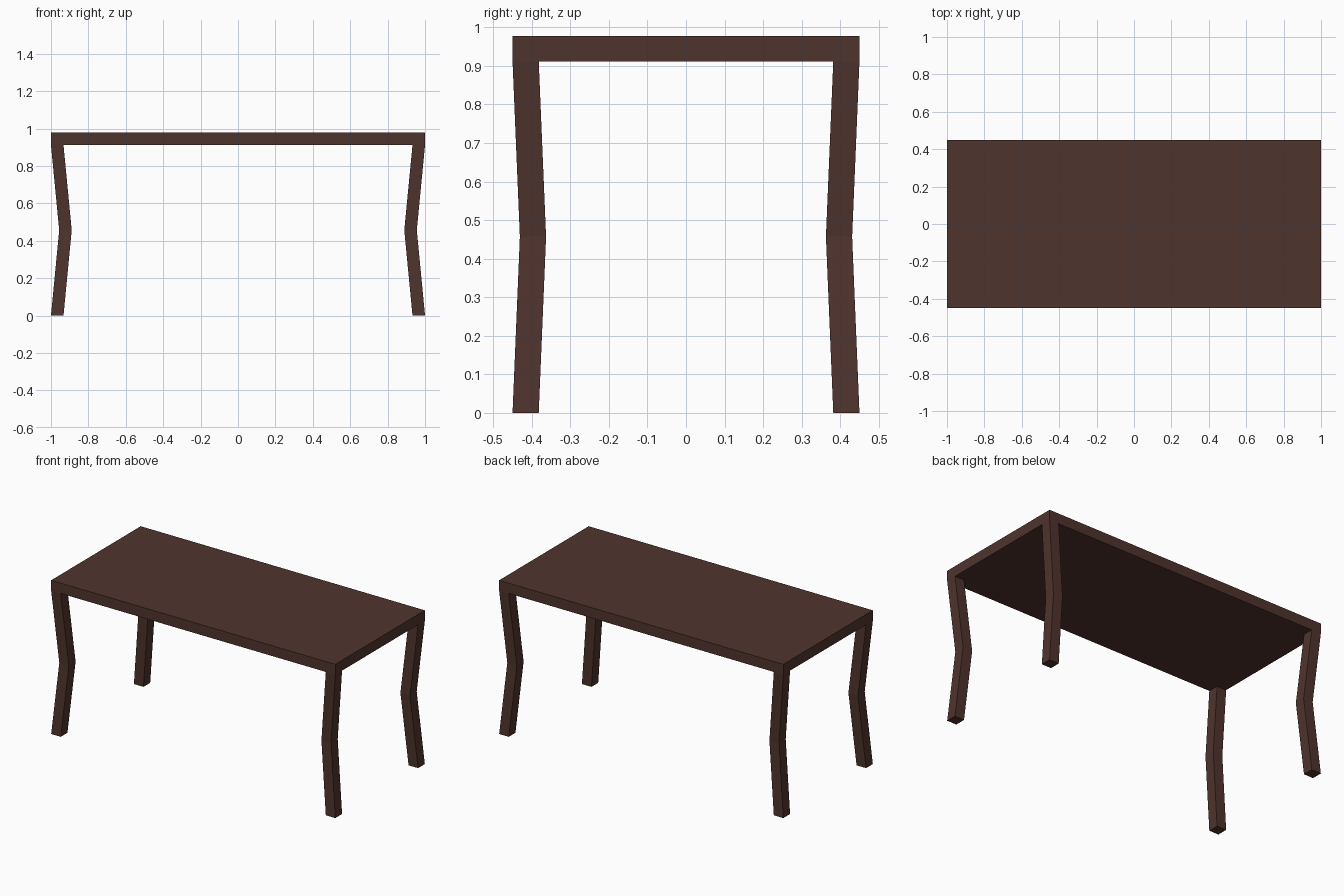
import bpy, bmesh

if "Cube" in bpy.data.objects:
    bpy.data.objects.remove(bpy.data.objects["Cube"])

wood = bpy.data.materials.new("dark brown wood")
wood.diffuse_color = (0.078, 0.034, 0.027, 1)
wood.use_nodes = True
wood.node_tree.nodes["Principled BSDF"].inputs["Base Color"].default_value = wood.diffuse_color

HX, HY, TOP, UNDER = 1.0, 0.45, 0.978, 0.912
LEG = 0.068


def loft(name, sections):
    """Stack of rectangles (x0, x1, y0, y1, z) skinned into a closed solid."""
    bm = bmesh.new()
    rings = [[bm.verts.new(p) for p in ((x0, y0, z), (x1, y0, z), (x1, y1, z), (x0, y1, z))]
             for x0, x1, y0, y1, z in sections]
    for a, b in zip(rings, rings[1:]):
        for i in range(4):
            j = (i + 1) % 4
            bm.faces.new((a[i], a[j], b[j], b[i]))
    bm.faces.new(rings[0][::-1])
    bm.faces.new(rings[-1])
    bmesh.ops.recalc_face_normals(bm, faces=bm.faces)
    mesh = bpy.data.meshes.new(name)
    bm.to_mesh(mesh)
    bm.free()
    mesh.materials.append(wood)
    ob = bpy.data.objects.new(name, mesh)
    bpy.context.collection.objects.link(ob)
    return ob


# Solid table top
loft("table_top", [(-HX, HX, -HY, HY, UNDER), (-HX, HX, -HY, HY, TOP)])

# Four legs that bend inwards at the knee: (z, inset x, inset y)
for side, sx in (("left", -1), ("right", 1)):
    for end, sy in (("front", -1), ("back", 1)):
        rows = []
        for z, ix, iy in ((0, 0, 0), (0.457, 0.044, 0.019), (UNDER, 0, 0)):
            xs = sorted((sx * (HX - ix), sx * (HX - ix - LEG + 0.001)))
            ys = sorted((sy * (HY - iy), sy * (HY - iy - LEG)))
            rows.append((*xs, *ys, z))
        loft(f"{end}_{side}_leg", rows)
